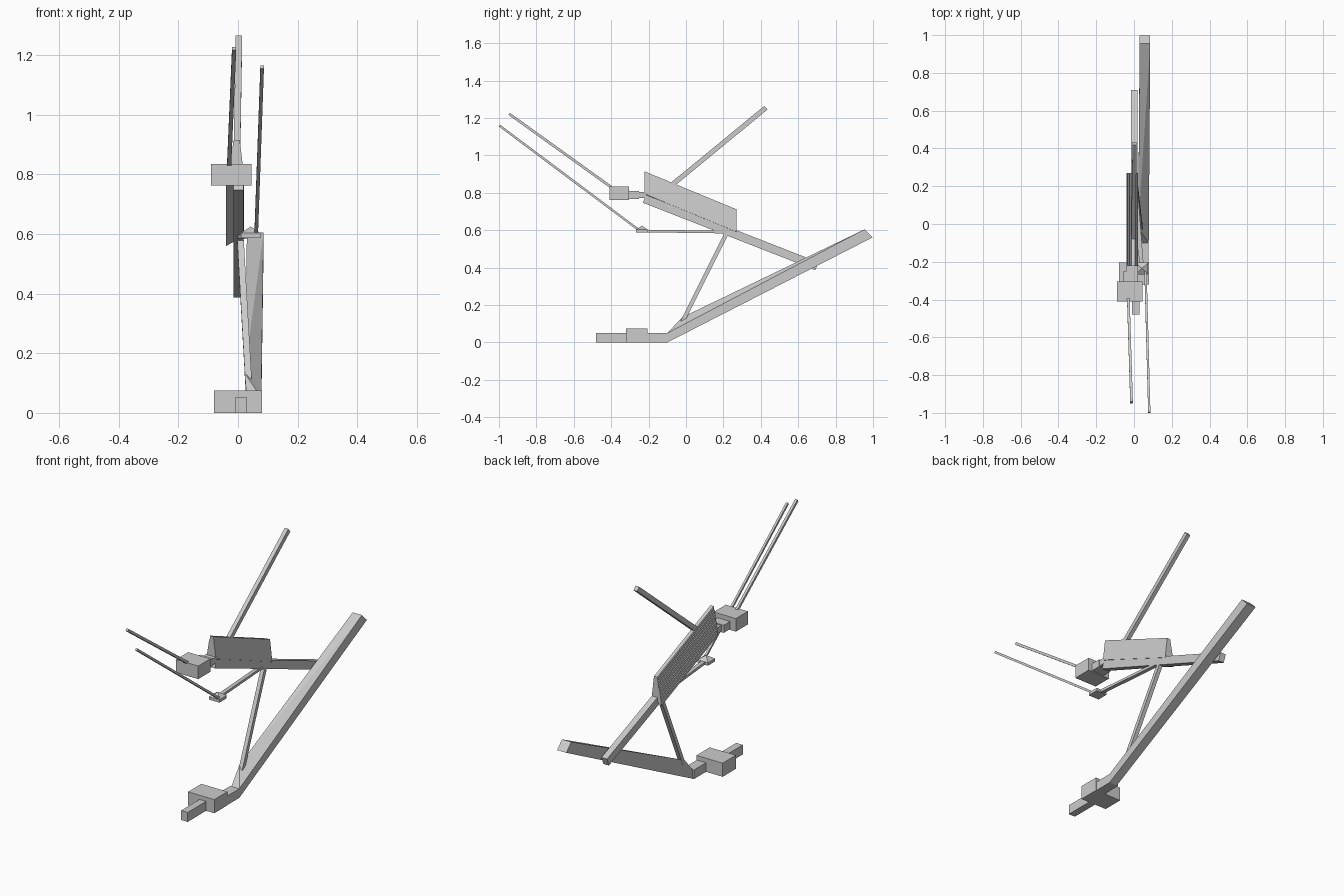
import bpy, bmesh
from mathutils import Vector

if "Cube" in bpy.data.objects:
    bpy.data.objects.remove(bpy.data.objects["Cube"])


def finish(name, bm):
    bmesh.ops.recalc_face_normals(bm, faces=bm.faces[:])
    me = bpy.data.meshes.new(name)
    bm.to_mesh(me)
    bm.free()
    ob = bpy.data.objects.new(name, me)
    bpy.context.collection.objects.link(ob)
    return ob


def hull(name, pts):
    bm = bmesh.new()
    for p in pts:
        bm.verts.new(p)
    bmesh.ops.convex_hull(bm, input=bm.verts[:])
    bmesh.ops.dissolve_limit(bm, angle_limit=0.01, verts=bm.verts[:], edges=bm.edges[:])
    return finish(name, bm)


def box(name, x, y, z):
    return hull(name, [(a, b, c) for a in x for b in y for c in z])


def bar(name, p, q, w, h):
    """Square-ended bar from p to q, w wide in x and h deep."""
    p, q = Vector(p), Vector(q)
    d = (q - p).normalized()
    side = (Vector((1, 0, 0)) - d * d.x).normalized()
    up = side.cross(d)
    return hull(name, [e + side * (s * w / 2) + up * (t * h / 2)
                       for e in (p, q) for s in (-1, 1) for t in (-1, 1)])


# lower leg: long sloping beam, ankle, foot and toe
hull("long_beam", [(.078, -.1, 0), (.078, -.1, .05), (.086, .955, .605), (.086, .998, .562),
                   (.03, -.1, 0), (.03, -.1, .05), (.022, -.02, .135),
                   (.03, .955, .605), (.03, .998, .562)])
box("ankle_block", (.022, .078), (-.21, -.1), (0, .05))
box("foot_block", (-.08, .08), (-.32, -.205), (0, .075))
box("toe_bar", (-.01, .03), (-.48, -.31), (0, .052))

# upper beam, with ribbed wedge body on top
bar("spine_beam", (.002, -.222, .768), (.002, .70, .408), .034, .045)
n = 8
profile = [(.02, .795), (.006, .915), (-.013, .915)]
for i in range(n):
    x = -.013 - .027 * (i + 1) / n
    profile += [(x, .915 - .152 * i / n - .004), (x, .915 - .152 * (i + 1) / n)]
bm = bmesh.new()
face = bm.faces.new([bm.verts.new((x, -.222, z)) for x, z in profile])
ext = bmesh.ops.extrude_face_region(bm, geom=[face])
bmesh.ops.translate(bm, vec=(0, .492, -.203),
                    verts=[v for v in ext["geom"] if isinstance(v, bmesh.types.BMVert)])
finish("ribbed_body", bm)

# head and neck
box("head_block", (-.09, .045), (-.41, -.305), (.763, .835))
box("neck_block", (-.055, .022), (-.305, -.25), (.768, .81))
box("neck_collar", (-.04, .02), (-.25, -.215), (.772, .805))

# thin rods, tail pole, arm and strut
bar("head_rod", (-.03, -.395, .827), (-.013, -.945, 1.222), .014, .014)
bar("hand_rod", (.061, -.25, .60), (.081, -.998, 1.16), .012, .012)
bar("back_pole", (-.004, -.09, .83), (.003, .427, 1.255), .022, .026)
bar("arm", (.04, -.22, .596), (.005, .23, .59), .022, .014)
bar("strut", (.008, .215, .58), (.035, -.02, .11), .022, .022)

# hand: flat block with a peaked top
hull("hand_block", [(x, y, z) for x in (.01, .075) for y in (-.268, -.205)
                    for z in (.587, .603)] + [(.042, -.235, .625)])
